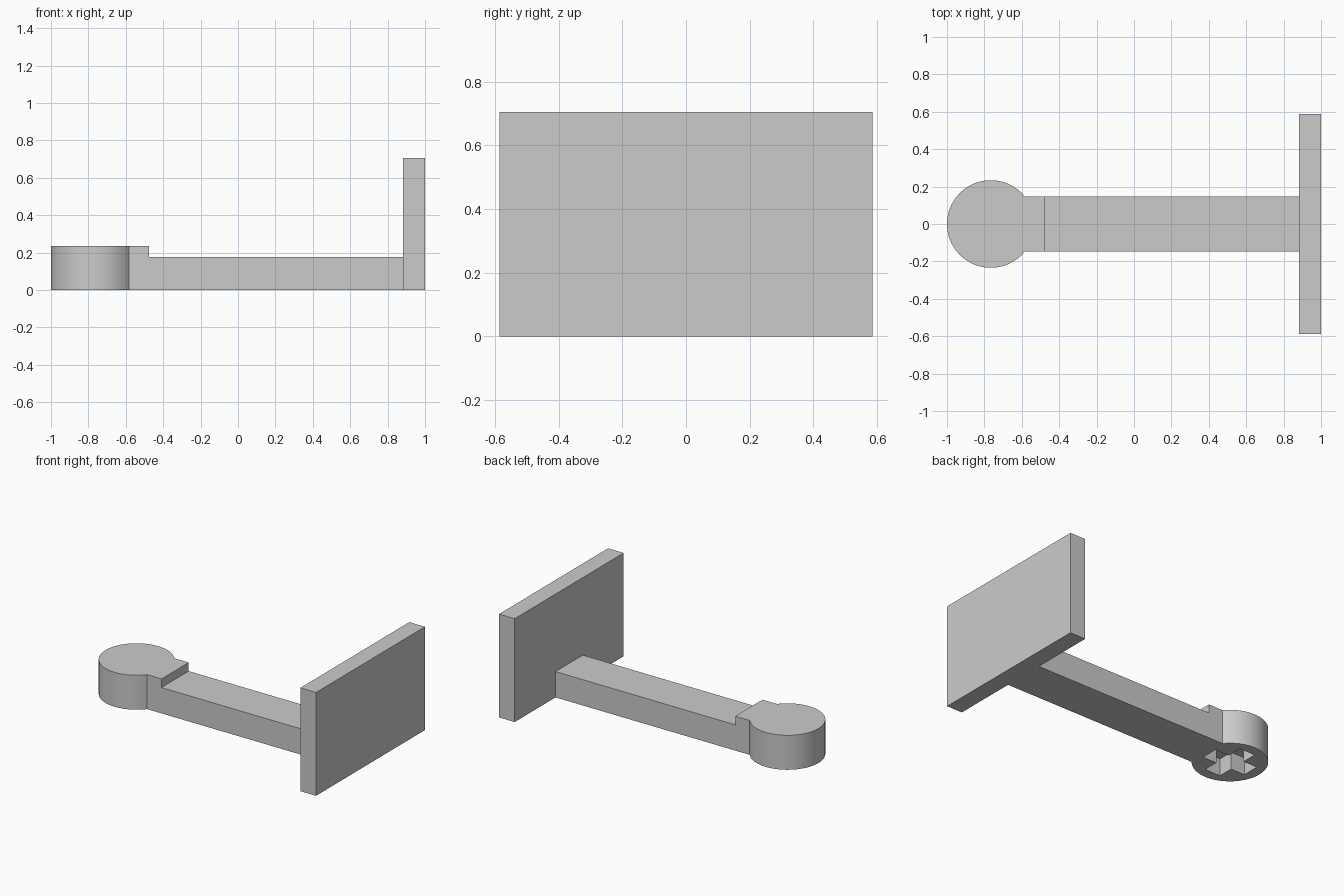
import bpy
import bmesh
import math

if "Cube" in bpy.data.objects:
    bpy.data.objects.remove(bpy.data.objects["Cube"])

# Single grey material
grey = bpy.data.materials.new("plain_grey")
grey.use_nodes = True
colour = (0.6, 0.6, 0.6, 1)
grey.diffuse_color = colour
grey.node_tree.nodes["Principled BSDF"].inputs["Base Color"].default_value = colour


def prism(name, outline, bottom, top):
    """Extrude a flat outline upward from bottom to top."""
    bm = bmesh.new()
    face = bm.faces.new([bm.verts.new((x, y, bottom)) for x, y in outline])
    result = bmesh.ops.extrude_face_region(bm, geom=[face])
    raised = [v for v in result["geom"] if isinstance(v, bmesh.types.BMVert)]
    bmesh.ops.translate(bm, verts=raised, vec=(0, 0, top - bottom))
    bmesh.ops.recalc_face_normals(bm, faces=bm.faces)
    mesh = bpy.data.meshes.new(name)
    bm.to_mesh(mesh)
    bm.free()
    mesh.materials.append(grey)
    obj = bpy.data.objects.new(name, mesh)
    bpy.context.collection.objects.link(obj)
    return obj


def block(name, x0, x1, half_y, height):
    outline = [(x0, -half_y), (x1, -half_y), (x1, half_y), (x0, half_y)]
    return prism(name, outline, 0, height)


ARM_HALF = 0.147
RADIUS = 0.234
CENTRE = -1 + RADIUS
STEP_X = -0.475
PLATE_X = 0.882

# Bar and upright end plate
block("arm", STEP_X, PLATE_X, ARM_HALF, 0.176)
block("end_plate", PLATE_X, 1, 0.587, 0.705)

# Round head with its short raised neck
start = math.asin(ARM_HALF / RADIUS)
steps = 64
angles = [start + (2 * math.pi - 2 * start) * i / steps for i in range(steps + 1)]
outline = [(CENTRE + RADIUS * math.cos(a), RADIUS * math.sin(a)) for a in angles]
outline += [(STEP_X, -ARM_HALF), (STEP_X, ARM_HALF)]
head = prism("round_head", outline, 0, 0.235)

# Cross-shaped socket in the underside of the head
LONG, WIDE = 0.165, 0.059
cross = []
for q in range(4):
    c, s = round(math.cos(q * math.pi / 2)), round(math.sin(q * math.pi / 2))
    for x, y in ((LONG, -WIDE), (LONG, WIDE), (WIDE, WIDE)):
        cross.append((CENTRE + c * x - s * y, s * x + c * y))
cutter = prism("socket_cutter", cross, -0.1, 0.118)
cutter.hide_render = True

cut = head.modifiers.new("socket", "BOOLEAN")
cut.operation = "DIFFERENCE"
cut.solver = "EXACT"
cut.object = cutter
bpy.ops.object.select_all(action="DESELECT")
head.select_set(True)
bpy.context.view_layer.objects.active = head
bpy.ops.object.modifier_apply(modifier=cut.name)
bpy.data.objects.remove(cutter)
bpy.ops.object.shade_smooth_by_angle(angle=math.radians(30))
